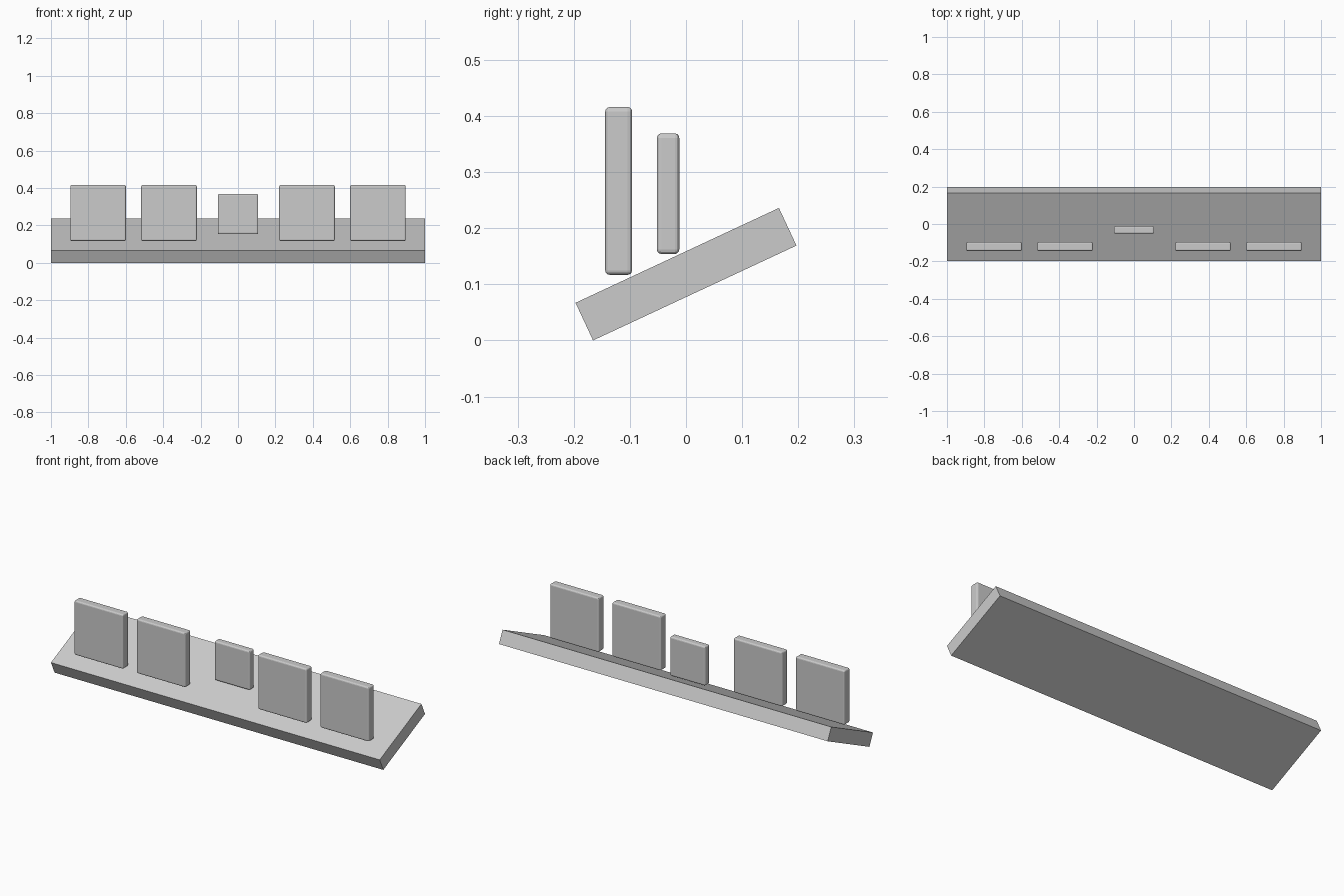
import bpy, math

if "Cube" in bpy.data.objects:
    bpy.data.objects.remove(bpy.data.objects["Cube"])


def box(name, size, loc, tilt=0.0, bevel=0.0):
    bpy.ops.mesh.primitive_cube_add(size=1, location=loc, rotation=(tilt, 0, 0))
    ob = bpy.context.object
    ob.name = name
    ob.scale = size
    bpy.ops.object.transform_apply(location=False, rotation=False, scale=True)
    if bevel:
        mod = ob.modifiers.new("rounded_edges", 'BEVEL')
        mod.width = bevel
        mod.segments = 3
    return ob


# Tilted base board, lower edge to the front
tilt = math.radians(25)
length, thick = 0.40, 0.074
height = length * math.sin(tilt) + thick * math.cos(tilt)
box("tilted_board", (2.0, length, thick), (0, 0, height / 2), tilt)

# Four large upright panels, mirrored in pairs
for side, label in ((-1, "left"), (1, "right")):
    for x, place in ((0.748, "outer"), (0.369, "inner")):
        box(f"{label}_{place}_panel", (0.297, 0.048, 0.299),
            (side * x, -0.12, 0.2665), bevel=0.008)

# Smaller centre panel, set further back
box("centre_panel", (0.215, 0.04, 0.215), (0, -0.032, 0.2615), bevel=0.008)
